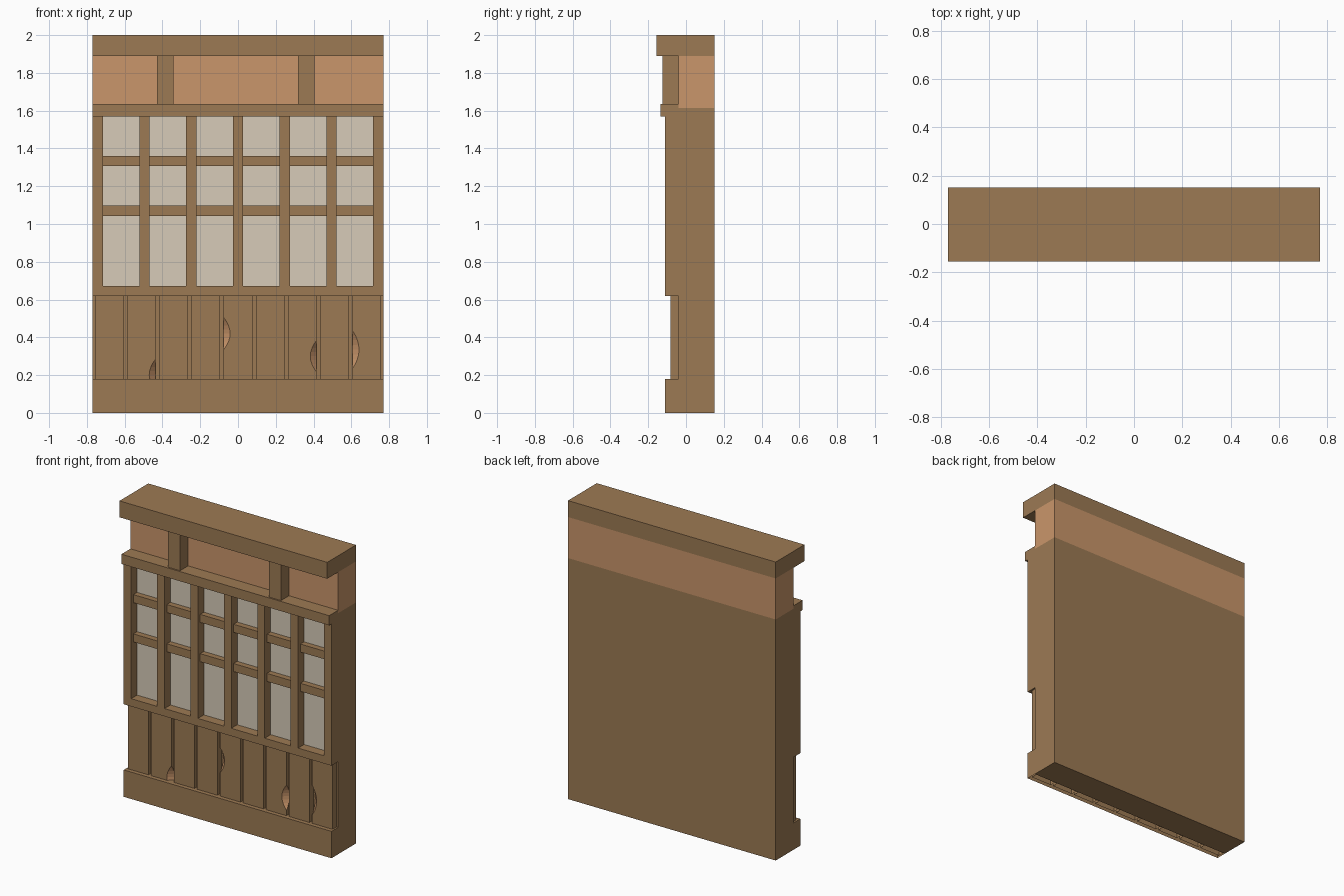
import bpy, bmesh, math

cube = bpy.data.objects.get("Cube")
if cube:
    bpy.data.objects.remove(cube, do_unlink=True)


def material(name, r, g, b):
    m = bpy.data.materials.new(name)
    m.use_nodes = True
    m.diffuse_color = (r, g, b, 1)
    m.node_tree.nodes["Principled BSDF"].inputs["Base Color"].default_value = (r, g, b, 1)
    return m


WOOD = material("brown wood", 0.335, 0.195, 0.088)
LIGHT = material("light wood", 0.59, 0.305, 0.145)
PAPER = material("paper pane", 0.68, 0.60, 0.48)


def finish(name, bm, mats):
    mesh = bpy.data.meshes.new(name)
    bm.to_mesh(mesh)
    bm.free()
    for m in mats:
        mesh.materials.append(m)
    ob = bpy.data.objects.new(name, mesh)
    bpy.context.collection.objects.link(ob)
    return ob


def box(name, x, y, z, mat, open_bottom=False):
    bm = bmesh.new()
    bmesh.ops.create_cube(bm, size=1)
    for v in bm.verts:
        v.co = [lim[0] if c < 0 else lim[1] for c, lim in zip(v.co, (x, y, z))]
    if open_bottom:
        bm.normal_update()
        down = [f for f in bm.faces if f.normal.z < -0.5]
        bmesh.ops.delete(bm, geom=down, context='FACES')
    return finish(name, bm, [mat])


HALF, BACK, WALL, FRAME = 0.77, 0.15, -0.04, -0.11
full = (-HALF, HALF)

# Solid wall, plaster band, cap and ledge
box("main_wall", full, (WALL, BACK), (0, 1.615), WOOD)
box("upper_wall", full, (WALL, BACK), (1.615, 1.89), LIGHT)
box("top_beam", full, (-0.155, BACK), (1.89, 2), WOOD)
box("ledge_rail", full, (-0.135, WALL), (1.57, 1.635), WOOD)
box("base_board", full, (FRAME, WALL), (0, 0.18), WOOD, open_bottom=True)
for side, x in (("right", -0.386), ("left", 0.362)):
    box(side + "_short_post", (x - 0.044, x + 0.044), (-0.125, WALL), (1.635, 1.89), WOOD)

# Lattice window
box("paper_screen", (-0.75, 0.75), (-0.047, WALL), (0.64, 1.57), PAPER)
box("window_sill", full, (FRAME, WALL), (0.62, 0.672), WOOD)
pitch, half_bar = 0.2475, 0.0275
for i in range(7):
    x = (i - 3) * pitch
    box(f"window_upright_{i + 1}", (x - half_bar, x + half_bar),
        (FRAME, WALL), (0.672, 1.57), WOOD)
for name, z in (("lower", 1.07), ("upper", 1.333)):
    for i in range(6):
        x = (i - 3) * pitch
        box(f"{name}_crossbar_{i + 1}", (x + half_bar, x + pitch - half_bar),
            (-0.086, WALL), (z - 0.027, z + 0.027), WOOD)


def plank(name, cx, chip=None):
    """Upright board; chip = (edge sign, centre z, half height) of a broken edge."""
    side, mid, reach = chip or (1, 0.4, 0.1)
    w, front, steps = 0.0757, -0.082, 8
    levels = [0] + [mid + reach * (2 * i / steps - 1) for i in range(steps + 1)] + [0.62]
    bm = bmesh.new()
    rows = []
    for z in levels:
        t = max(0, 1 - ((z - mid) / reach) ** 2) if chip else 0
        d = 0.034 * t
        section = [(-w, WALL), (w, WALL), (w, front + d), (w - d, front), (-w, front)]
        rows.append([bm.verts.new((cx + side * px, py, z)) for px, py in section])
    for a, b in zip(rows, rows[1:]):
        for i in range(5):
            j = (i + 1) % 5
            f = bm.faces.new((a[i], a[j], b[j], b[i]))
            f.material_index = 1 if chip and i == 2 else 0
    bmesh.ops.remove_doubles(bm, verts=bm.verts, dist=0.0001)
    bmesh.ops.recalc_face_normals(bm, faces=bm.faces)
    finish(name, bm, [WOOD, LIGHT])


# Lower planks, four with broken edges
chips = {1: (1, 0.2, 0.085), 4: (-1, 0.42, 0.085), 6: (1, 0.3, 0.085), 8: (-1, 0.335, 0.1)}
for i in range(9):
    plank(f"lower_plank_{i + 1}", (i - 4) * 0.1706, chips.get(i))
